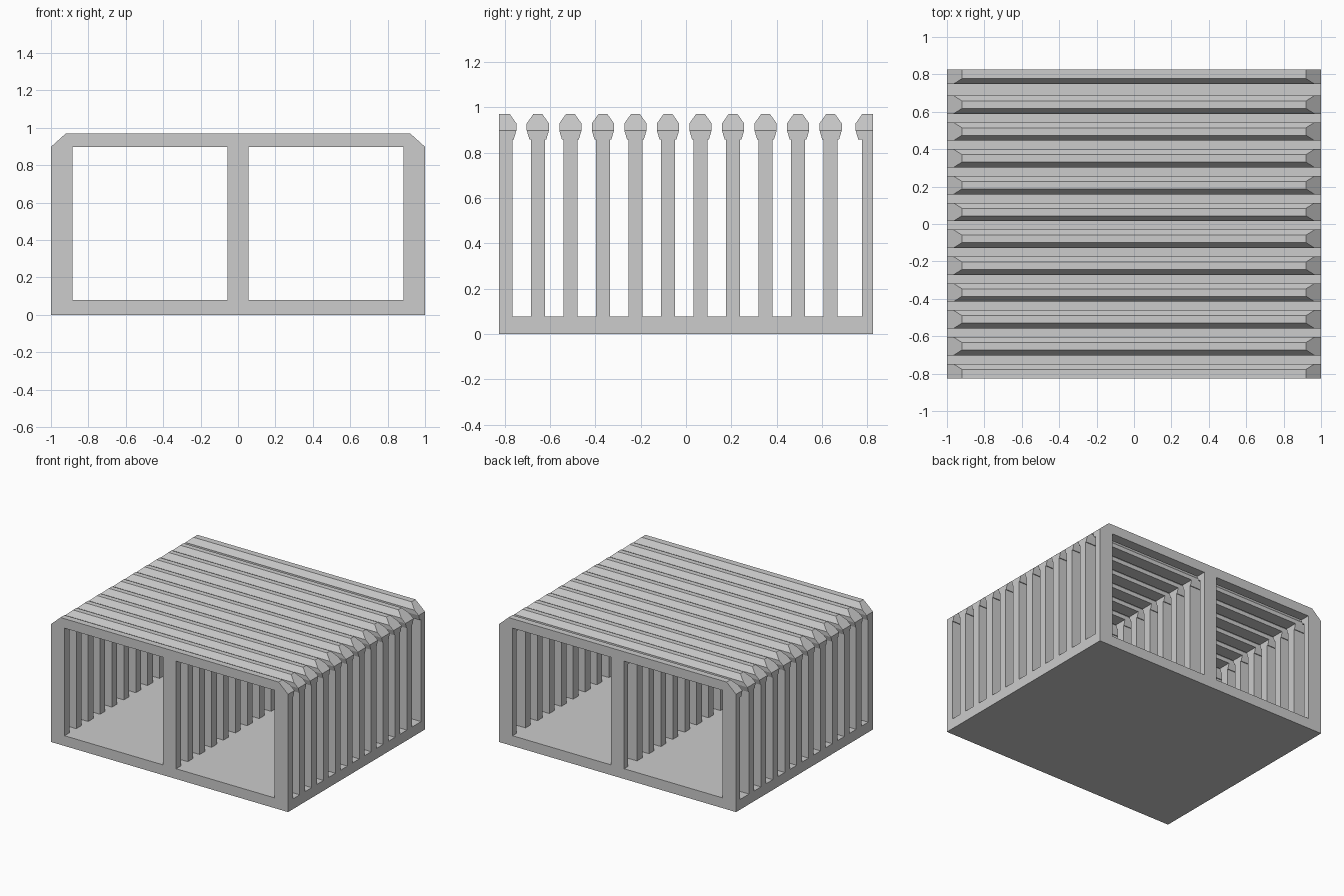
import bpy
import bmesh

cube = bpy.data.objects.get("Cube")
if cube:
    bpy.data.objects.remove(cube, do_unlink=True)

DEPTH = 0.825        # half depth of the rack
FLOOR = 0.078        # floor thickness
RAIL = 0.898         # underside of the top rails
TOP = 0.97
RIBS = 12
POSTS = [(-1, -0.885), (-0.056, 0.056), (0.885, 1)]

# Half cross-sections of a rib: (distance from its centre, height)
POST_SIDE = [(0.031, FLOOR), (0.031, 0.858), (0.037, 0.858), (0.049, RAIL)]
RAIL_SIDE = [(0.049, RAIL), (0.049, 0.929), (0.02, TOP)]

grey = bpy.data.materials.new("plain grey")
grey.use_nodes = True
colour = (0.604, 0.604, 0.604, 1)
grey.diffuse_color = colour
grey.node_tree.nodes["Principled BSDF"].inputs["Base Color"].default_value = colour


def chamfer(x, z):
    """Pull the rail ends inwards above the rail underside."""
    inset = max(0, z - RAIL) * 0.08 / (TOP - RAIL)
    return max(-1 + inset, min(1 - inset, x))


def prism(bm, section, x0, x1):
    """Sweep a closed (y, z) section from x0 to x1."""
    a, b = [[bm.verts.new((chamfer(x, z), y, z)) for y, z in section]
            for x in (x0, x1)]
    bm.faces.new(a)
    bm.faces.new(b)
    for i in range(len(a)):
        j = (i + 1) % len(a)
        bm.faces.new((a[i], a[j], b[j], b[i]))


def section(centre, half):
    """Mirror a half section; the outermost ribs are cut flat on the outside."""
    left = [(centre - d, z) for d, z in half]
    right = [(centre + d, z) for d, z in half]
    flat = [half[0][1], half[-1][1]]
    if centre < -0.75:
        left = [(-DEPTH, z) for z in flat]
    if centre > 0.75:
        right = [(DEPTH, z) for z in flat]
        # The rear posts are slimmer on the inside
        left = [(max(y, 0.777) if z < 0.85 or (z < RAIL and d < 0.035) else y, z)
                for (y, z), (d, _) in zip(left, half)]
    return left + right[::-1]


def finish(bm, name):
    bmesh.ops.recalc_face_normals(bm, faces=bm.faces)
    mesh = bpy.data.meshes.new(name)
    bm.to_mesh(mesh)
    bm.free()
    mesh.materials.append(grey)
    bpy.context.collection.objects.link(bpy.data.objects.new(name, mesh))


# Solid floor slab
bm = bmesh.new()
prism(bm, [(-DEPTH, 0), (DEPTH, 0), (DEPTH, FLOOR), (-DEPTH, FLOOR)], -1, 1)
finish(bm, "floor")

# Row of ribs, each with three flared posts under a bevelled rail
for i in range(RIBS):
    y = -0.797 + i * 0.1435
    if i == RIBS - 1:
        y = 0.797
    bm = bmesh.new()
    prism(bm, section(y, RAIL_SIDE), -1, 1)
    for x0, x1 in POSTS:
        prism(bm, section(y, POST_SIDE), x0, x1)
    finish(bm, f"rib_{i + 1}")
